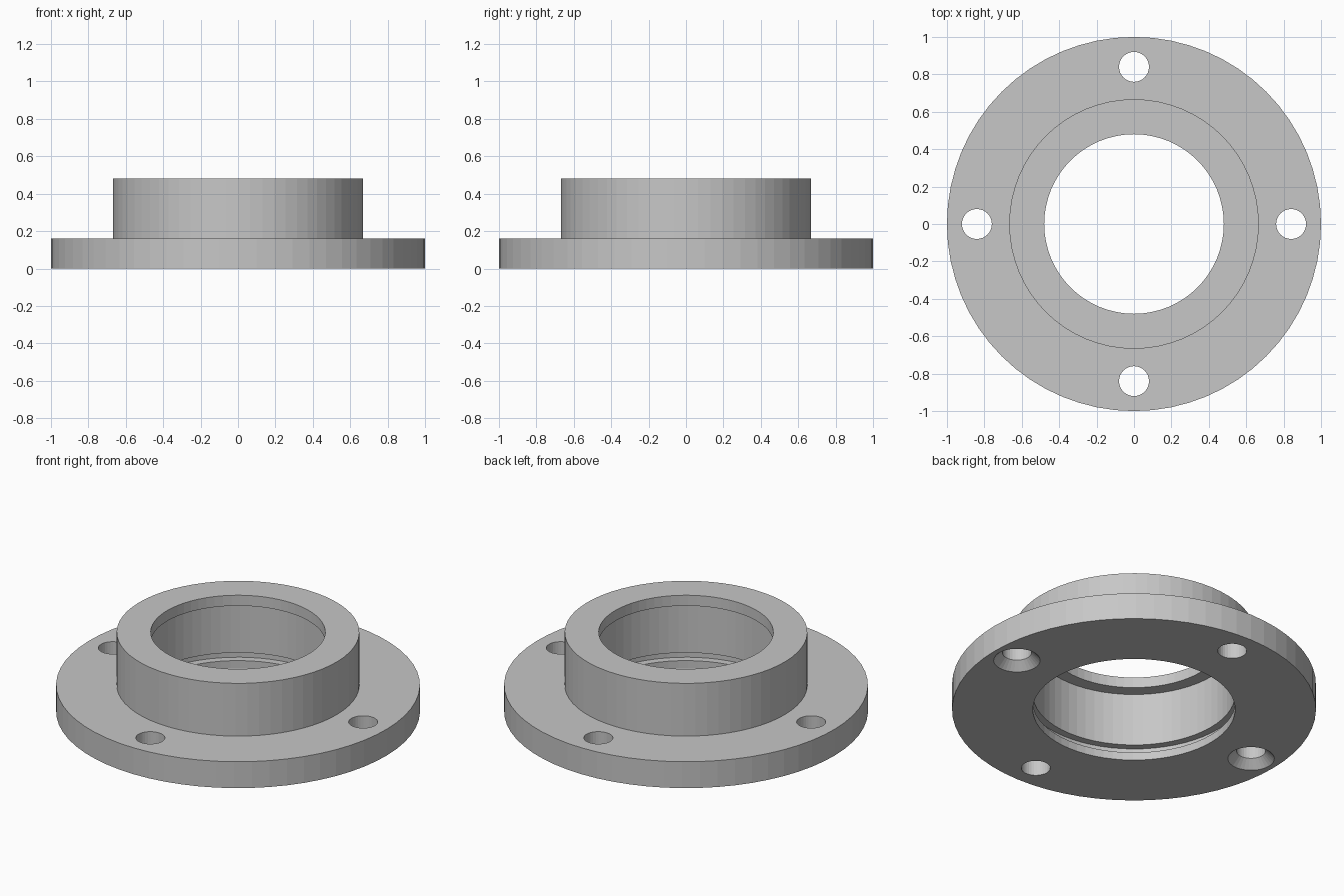
import bpy
import bmesh
from math import pi
from mathutils import Matrix, Vector

cube = bpy.data.objects.get("Cube")
if cube:
    bpy.data.objects.remove(cube, do_unlink=True)

steel = bpy.data.materials.new("light_grey_metal")
steel.use_nodes = True
GREY = (0.57, 0.57, 0.57, 1.0)
steel.diffuse_color = GREY
steel.node_tree.nodes["Principled BSDF"].inputs["Base Color"].default_value = GREY


def lathe(bm, profile, sides, closed, centre=(0, 0, 0)):
    """Spin an (r, z) profile around a vertical axis through centre."""
    verts = [bm.verts.new((r, 0, z)) for r, z in profile]
    edges = [bm.edges.new(pair) for pair in zip(verts, verts[1:])]
    if closed:
        edges.append(bm.edges.new((verts[-1], verts[0])))
    before = set(bm.verts) - set(verts)
    bmesh.ops.spin(bm, geom=verts + edges, cent=(0, 0, 0), axis=(0, 0, 1),
                   angle=2 * pi, steps=sides, use_merge=True)
    new = [v for v in bm.verts if v not in before]
    bmesh.ops.remove_doubles(bm, verts=new, dist=0.0001)
    new = [v for v in bm.verts if v not in before]
    bmesh.ops.translate(bm, verts=new, vec=Vector(centre))


def make_object(name, bm):
    bmesh.ops.recalc_face_normals(bm, faces=bm.faces[:])
    mesh = bpy.data.meshes.new(name)
    bm.to_mesh(mesh)
    bm.free()
    mesh.materials.append(steel)
    obj = bpy.data.objects.new(name, mesh)
    bpy.context.collection.objects.link(obj)
    return obj


# Flange and hub, with a stepped bore, top lip and retaining-ring groove
FLANGE_TOP, HUB_TOP = 0.16, 0.48
BORE, GROOVE, LIP = 0.556, 0.6, 0.48
body = bmesh.new()
lathe(body, [
    (1.0, 0), (1.0, FLANGE_TOP), (0.667, FLANGE_TOP), (0.667, HUB_TOP),
    (LIP, HUB_TOP), (LIP, 0.416), (BORE, 0.416),
    (BORE, 0.096), (GROOVE, 0.096), (GROOVE, 0.048), (BORE, 0.048), (BORE, 0),
], 64, True)
flange = make_object("flanged_hub", body)

# Bolt holes: plain at front and back, countersunk underneath at the sides
HOLE, SINK, PITCH = 0.08, 0.128, 0.84
plain = [(0, -0.05), (HOLE, -0.05), (HOLE, 0.22), (0, 0.22)]
sunk = [(0, -0.05), (SINK, -0.05), (SINK, 0), (HOLE, 0.048), (HOLE, 0.22), (0, 0.22)]
holes = bmesh.new()
for side in (-1, 1):
    lathe(holes, plain, 32, False, (0, side * PITCH, 0))
    lathe(holes, sunk, 32, False, (side * PITCH, 0, 0))
cutter = make_object("bolt_hole_cutter", holes)
cutter.hide_render = True

cut = flange.modifiers.new("bolt_holes", "BOOLEAN")
cut.operation = "DIFFERENCE"
cut.solver = "EXACT"
cut.object = cutter

# Apply the cut and discard the cutter
bpy.context.view_layer.update()
evaluated = flange.evaluated_get(bpy.context.evaluated_depsgraph_get())
result = bpy.data.meshes.new_from_object(evaluated)
flange.modifiers.clear()
flange.data = result
bpy.data.objects.remove(cutter, do_unlink=True)
